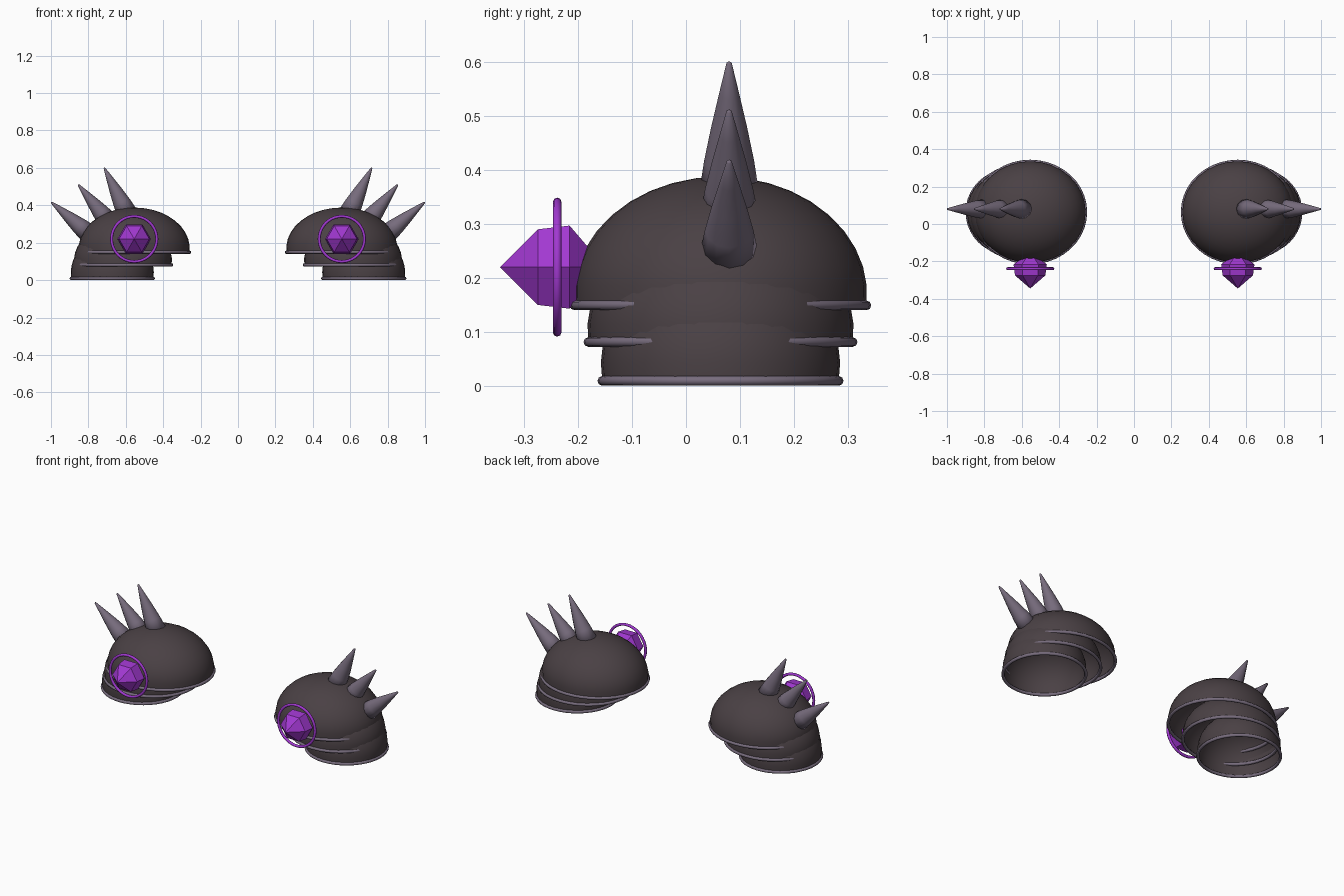
import bpy, bmesh, math
from mathutils import Matrix, Vector

if "Cube" in bpy.data.objects:
    bpy.data.objects.remove(bpy.data.objects["Cube"])


def material(name, rgb):
    m = bpy.data.materials.new(name)
    m.diffuse_color = (*rgb, 1)
    m.use_nodes = True
    m.node_tree.nodes["Principled BSDF"].inputs["Base Color"].default_value = m.diffuse_color
    return m


DARK = material("dark umber plate", (0.068, 0.052, 0.058))
HORN = material("grey lilac horn", (0.185, 0.15, 0.205))
PURPLE = material("violet crystal", (0.36, 0.04, 0.64))


def finish(bm, name, mat, matrix, smooth):
    bm.transform(matrix)
    mesh = bpy.data.meshes.new(name)
    bm.to_mesh(mesh)
    bm.free()
    mesh.materials.append(mat)
    for p in mesh.polygons:
        p.use_smooth = smooth
    ob = bpy.data.objects.new(name, mesh)
    bpy.context.collection.objects.link(ob)
    return ob


def lathe(name, profile, sides, mat, matrix, smooth=True):
    """Revolve (radius, height) points about local z; radius 0 makes a pole."""
    bm = bmesh.new()
    rings = []
    for r, h in profile:
        if r == 0:
            rings.append([bm.verts.new((0, 0, h))] * sides)
        else:
            rings.append([bm.verts.new((r * math.cos(2 * math.pi * i / sides),
                                        r * math.sin(2 * math.pi * i / sides), h))
                          for i in range(sides)])
    for a, b in zip(rings, rings[1:]):
        for i in range(sides):
            j = (i + 1) % sides
            loop = list(dict.fromkeys((a[i], a[j], b[j], b[i])))
            if len(loop) > 2:
                bm.faces.new(loop)
    bmesh.ops.recalc_face_normals(bm, faces=bm.faces[:])
    return finish(bm, name, mat, matrix, smooth)


def ring(name, rx, ry, minor, mat, matrix, sides=40, tube=8):
    """Elliptical torus lying in local xy."""
    bm = bmesh.new()
    grid = []
    for i in range(sides):
        a = 2 * math.pi * i / sides
        grid.append([])
        for k in range(tube):
            t = 2 * math.pi * k / tube
            grid[i].append(bm.verts.new(((rx + minor * math.cos(t)) * math.cos(a),
                                         (ry + minor * math.cos(t)) * math.sin(a),
                                         minor * math.sin(t))))
    for i in range(sides):
        for k in range(tube):
            i2, k2 = (i + 1) % sides, (k + 1) % tube
            bm.faces.new((grid[i][k], grid[i2][k], grid[i2][k2], grid[i][k2]))
    bmesh.ops.recalc_face_normals(bm, faces=bm.faces[:])
    return finish(bm, name, mat, matrix, True)


CY = 0.064
# name, centre x, rx, ry, equator z, dome height, rim z
PLATES = [("upper_plate", 0.555, 0.297, 0.272, 0.170, 0.218, 0.149),
          ("middle_plate", 0.615, 0.262, 0.247, 0.105, 0.200, 0.081),
          ("lower_plate", 0.672, 0.222, 0.222, 0.040, 0.200, 0.009)]
# base x, base z, tip x, tip z, base radius
SPIKES = [(0.592, 0.355, 0.716, 0.602, 0.056),
          (0.695, 0.315, 0.855, 0.512, 0.054),
          (0.797, 0.247, 1.000, 0.418, 0.054)]

for side, s in (("right", 1), ("left", -1)):
    # Overlapping open domes, each with a rolled rim
    for name, cx, rx, ry, ez, h, rim in PLATES:
        low = math.asin((rim - ez) / h)
        prof = [(math.cos(t), math.sin(t)) for t in
                [low + (math.pi / 2 - low) * i / 10 for i in range(10)]] + [(0, 1)]
        place = Matrix.Translation((s * cx, CY, ez))
        lathe(f"{name}_{side}", prof, 32, DARK,
              place @ Matrix.Diagonal((rx, ry, h, 1)))
        k = math.cos(low)
        ring(f"{name}_rim_{side}", rx * k, ry * k, 0.009, HORN,
             Matrix.Translation((s * cx, CY, rim)))

    # Row of spikes along the outer crest
    for n, (bx, bz, tx, tz, r) in enumerate(SPIKES, 1):
        base, tip = Vector((s * bx, 0.08, bz)), Vector((s * tx, 0.08, tz))
        axis = tip - base
        L = axis.length
        prof = [(0, 0), (r, 0), (r * 0.83, L * 0.25), (r * 0.6, L * 0.5),
                (r * 0.34, L * 0.75), (0.005, L * 0.985), (0, L)]
        lathe(f"spike_{n}_{side}", prof, 12, HORN,
              Matrix.Translation(base) @ axis.to_track_quat('Z', 'Y').to_matrix().to_4x4())

    # Six-sided crystal with its surrounding hoop, facing the front
    face = Matrix.Translation((s * 0.555, 0, 0.22)) @ Matrix.Rotation(math.pi / 2, 4, 'X')
    lathe(f"crystal_{side}", [(0, 0.345), (0.081, 0.275), (0.089, 0.216), (0, 0.15)],
          6, PURPLE, face, smooth=False)
    ring(f"crystal_hoop_{side}", 0.121, 0.121, 0.008, PURPLE,
         face @ Matrix.Translation((0, 0, 0.239)))
